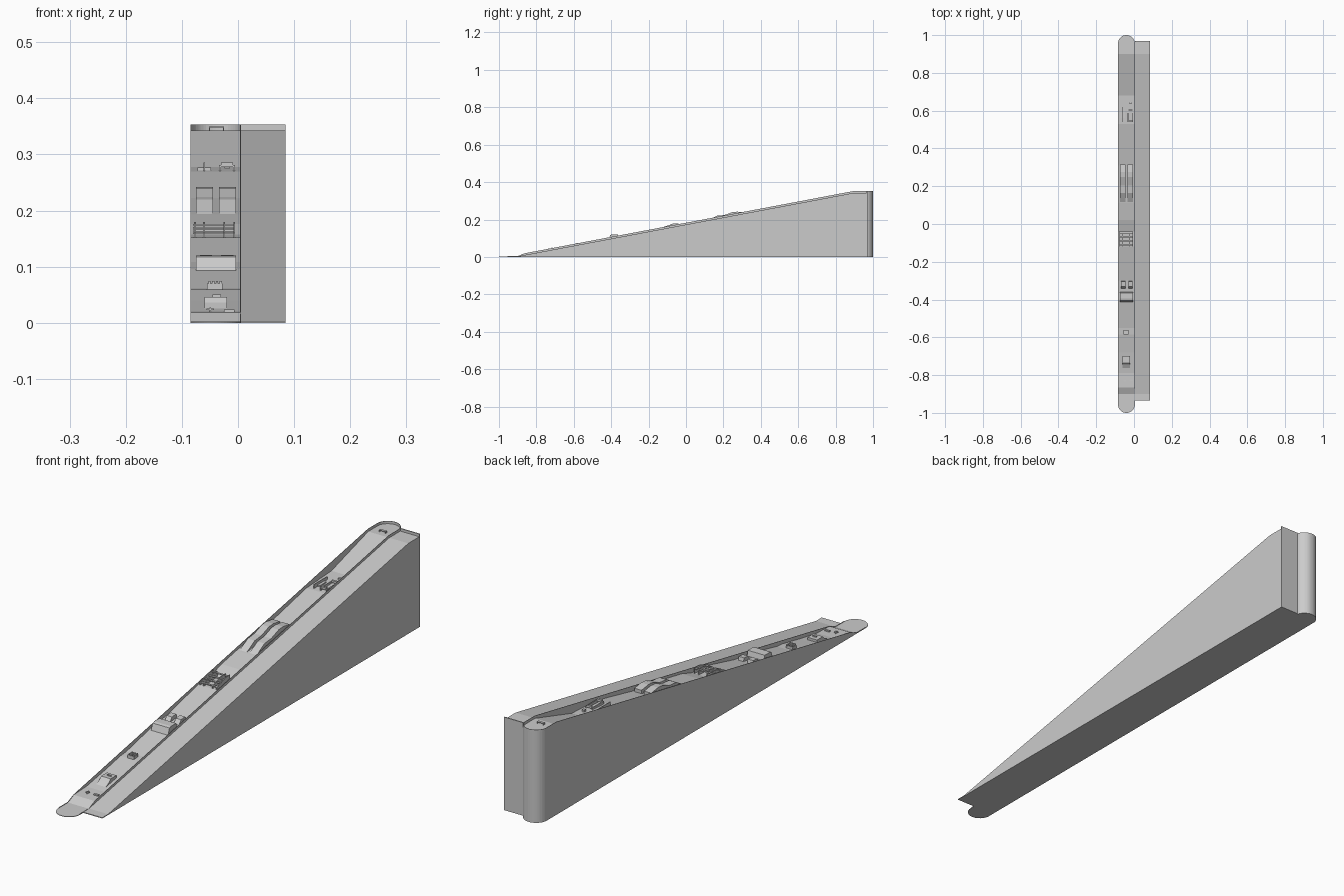
import bpy, math

XC, R, Y0 = -0.04, 0.045, 0.955      # centre, half width and end-cap centre of the left lane


def add_mesh(name, verts, faces):
    me = bpy.data.meshes.new(name)
    me.from_pydata(verts, [], faces)
    me.update()
    ob = bpy.data.objects.new(name, me)
    bpy.context.collection.objects.link(ob)
    return ob


def loft(name, rings, closed=True):
    """Skin a list of equally sized rings and cap both ends."""
    n = len(rings[0])
    verts = [v for r in rings for v in r]
    faces = [(i*n + j, (i+1)*n + j, (i+1)*n + (j+1) % n, i*n + (j+1) % n)
             for i in range(len(rings)-1) for j in range(n)]
    faces += [tuple(range(n)), tuple(range(len(verts)-1, len(verts)-n-1, -1))]
    return add_mesh(name, verts, faces)


def prism(name, profile, x0, x1):
    """Extrude a (y, z) outline across x."""
    return loft(name, [[(x, y, z) for y, z in profile] for x in (x0, x1)])


def box(name, x0, x1, y0, y1, z0, z1):
    return prism(name, [(y0, z0), (y1, z0), (y1, z1), (y0, z1)], x0, x1)


def interp(pts, y):
    for (a, za), (b, zb) in zip(pts, pts[1:]):
        if y <= b:
            return za + (zb - za) * max(0, y - a) / (b - a)
    return pts[-1][1]


def half_width(y):
    d = abs(y) - Y0
    return R if d <= 0 else math.sqrt(max(R*R - d*d, 0))


# Smooth right-hand lane with the raised lip at its back
prism("smooth_lane", [(-0.935, 0), (0.97, 0), (0.97, 0.343), (0.9, 0.343),
                      (-0.9, 0.003), (-0.935, 0.003)], 0.005, 0.085)
box("lane_back_lip", 0.005, 0.085, 0.966, 0.97, 0.343, 0.353)

# Terraced left-hand lane with rounded ends
floor = [(-1, 0.002), (-0.9, 0.002), (-0.865, 0.018), (-0.79, 0.021), (-0.68, 0.040),
         (-0.585, 0.059), (-0.55, 0.062), (-0.40, 0.096), (-0.30, 0.108),
         (-0.12, 0.152), (-0.04, 0.157), (0.02, 0.176), (0.11, 0.193), (0.31, 0.222),
         (0.53, 0.270), (0.68, 0.278), (0.9, 0.343), (1, 0.343)]
arc = [Y0 + R * math.sin(math.radians(a)) for a in range(0, 85, 7)] + [0.99995]
ys = sorted([-y for y in arc] + [p[0] for p in floor[1:-1]] + arc)
rings = []
for y in ys:
    w, z = half_width(y), interp(floor, y)
    rings.append([(XC-w, y, 0), (XC+w, y, 0), (XC+w, y, z), (XC-w, y, z)])
loft("terraced_lane", rings)

# Thin rim: up one side, round the top end and down the other side
crest = [(-1, 0.004), (-0.9, 0.004), (-0.865, 0.019), (0.9, 0.353), (1, 0.353)]
path = [(XC-R, y, -1, 0) for y in (-Y0, -0.9, -0.865, 0.9)]
path += [(XC + R*math.cos(t), Y0 + R*math.sin(t), math.cos(t), math.sin(t))
         for t in [math.pi * (1 - i/24) for i in range(25)]]
path += [(XC+R, y, 1, 0) for y in (0.9, -0.865, -0.9, -Y0)]
T = 0.0015
rim = []
for x, y, nx, ny in path:
    z = interp(crest, y)
    rim.append([(x, y, 0), (x, y, z), (x-nx*T, y-ny*T, z), (x-nx*T, y-ny*T, 0)])
loft("lane_rim", rim)

# Low start table with a post
box("entry_post", -0.051, -0.048, -0.835, -0.825, 0.015, 0.027)
box("entry_bar", -0.056, -0.043, -0.835, -0.825, 0.023, 0.0255)
box("entry_rail", -0.025, -0.006, -0.83, -0.822, 0.018, 0.024)

# Stepped block
prism("stepped_block", [(-0.77, 0.022), (-0.745, 0.036), (-0.735, 0.046),
                        (-0.70, 0.046), (-0.70, 0.03)], -0.06, -0.02)
box("block_bar", -0.045, -0.03, -0.72, -0.715, 0.04, 0.05)

# Small crate with slats
box("crate", -0.055, -0.028, -0.585, -0.56, 0.055, 0.070)
for i in range(4):
    x = -0.053 + i*0.0068
    box("crate_slat", x, x+0.004, -0.585, -0.56, 0.070, 0.074)

# Wide box and the low blocks behind it
prism("wide_box", [(-0.415, 0.09), (-0.405, 0.117), (-0.395, 0.120),
                   (-0.365, 0.120), (-0.36, 0.1)], -0.075, -0.004)
for x in (-0.068, -0.030):
    prism("low_block", [(-0.345, 0.1), (-0.33, 0.119), (-0.305, 0.121), (-0.30, 0.1)], x, x+0.022)

# Crossbar frame
for i in range(4):
    y, z = -0.115 + i*0.022, 0.158 + i*0.005
    box("crossbar", -0.08, -0.005, y, y+0.008, z, z+0.003)
for x in (-0.078, -0.062, -0.026, -0.008):
    prism("frame_post", [(-0.12, 0.15), (-0.12, 0.160), (-0.07, 0.178),
                         (-0.04, 0.180), (-0.04, 0.15)], x, x+0.003)

# Pair of kinked ramps
for x in (-0.075, -0.034):
    prism("kinked_ramp", [(0.11, 0.190), (0.165, 0.220), (0.205, 0.224), (0.25, 0.240),
                          (0.275, 0.242), (0.315, 0.236), (0.315, 0.215)], x, x+0.030)

# Upper pair: a T-shaped rail and an arched frame
box("rail_post", -0.0615, -0.0585, 0.54, 0.62, 0.27, 0.286)
box("rail_foot", -0.072, -0.048, 0.56, 0.60, 0.27, 0.277)
for x in (-0.034, -0.009):
    box("arch_leg", x, x+0.004, 0.54, 0.61, 0.268, 0.281)
for y in (0.54, 0.602):
    box("arch_top", -0.030, -0.009, y, y+0.008, 0.278, 0.286)
box("arch_marker", -0.024, -0.014, 0.635, 0.645, 0.27, 0.284)

# Starting gate on the top platform
for x in (-0.052, -0.027):
    box("gate_post", x, x+0.002, 0.92, 0.93, 0.343, 0.350)
box("gate_bar", -0.052, -0.025, 0.92, 0.93, 0.348, 0.350)

# Consistent outward normals, soft shading on the rounded parts
import bmesh
for ob in bpy.context.collection.objects:
    bm = bmesh.new()
    bm.from_mesh(ob.data)
    bmesh.ops.recalc_face_normals(bm, faces=bm.faces)
    bm.to_mesh(ob.data)
    bm.free()
